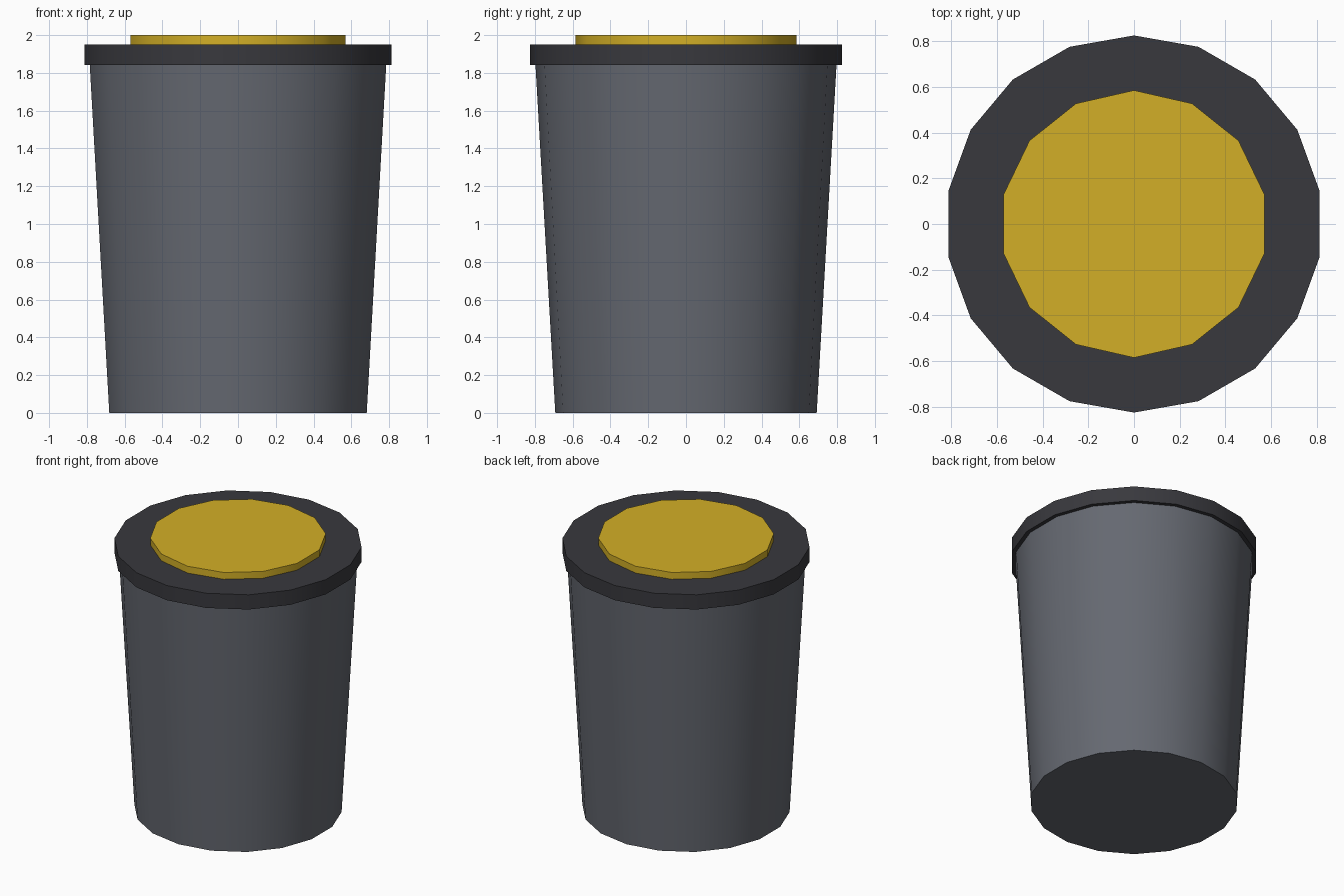
import bpy
import math

if "Cube" in bpy.data.objects:
    bpy.data.objects.remove(bpy.data.objects["Cube"])


def paint(obj, name, rgb):
    mat = bpy.data.materials.new(name)
    mat.diffuse_color = (*rgb, 1)
    mat.use_nodes = True
    mat.node_tree.nodes["Principled BSDF"].inputs["Base Color"].default_value = mat.diffuse_color
    obj.data.materials.append(mat)


def drum(name, sides, r_bottom, r_top, z0, z1, rgb):
    """Closed, tapered drum from z0 to z1, first corner on +y."""
    bpy.ops.mesh.primitive_cone_add(vertices=sides, radius1=r_bottom, radius2=r_top,
                                    depth=z1 - z0, location=(0, 0, (z0 + z1) / 2))
    obj = bpy.context.object
    obj.name = name
    bpy.ops.object.shade_smooth_by_angle(angle=math.radians(30))
    paint(obj, name + "_paint", rgb)
    return obj


# Tapered bin body
drum("body", 18, 0.692, 0.797, 0.0, 1.845, (0.13, 0.14, 0.165))
# Overhanging dark rim
drum("rim", 18, 0.825, 0.825, 1.842, 1.95, (0.04, 0.04, 0.047))
# Raised yellow lid disc
drum("lid", 14, 0.585, 0.585, 1.90, 2.0, (0.65, 0.43, 0.02))
